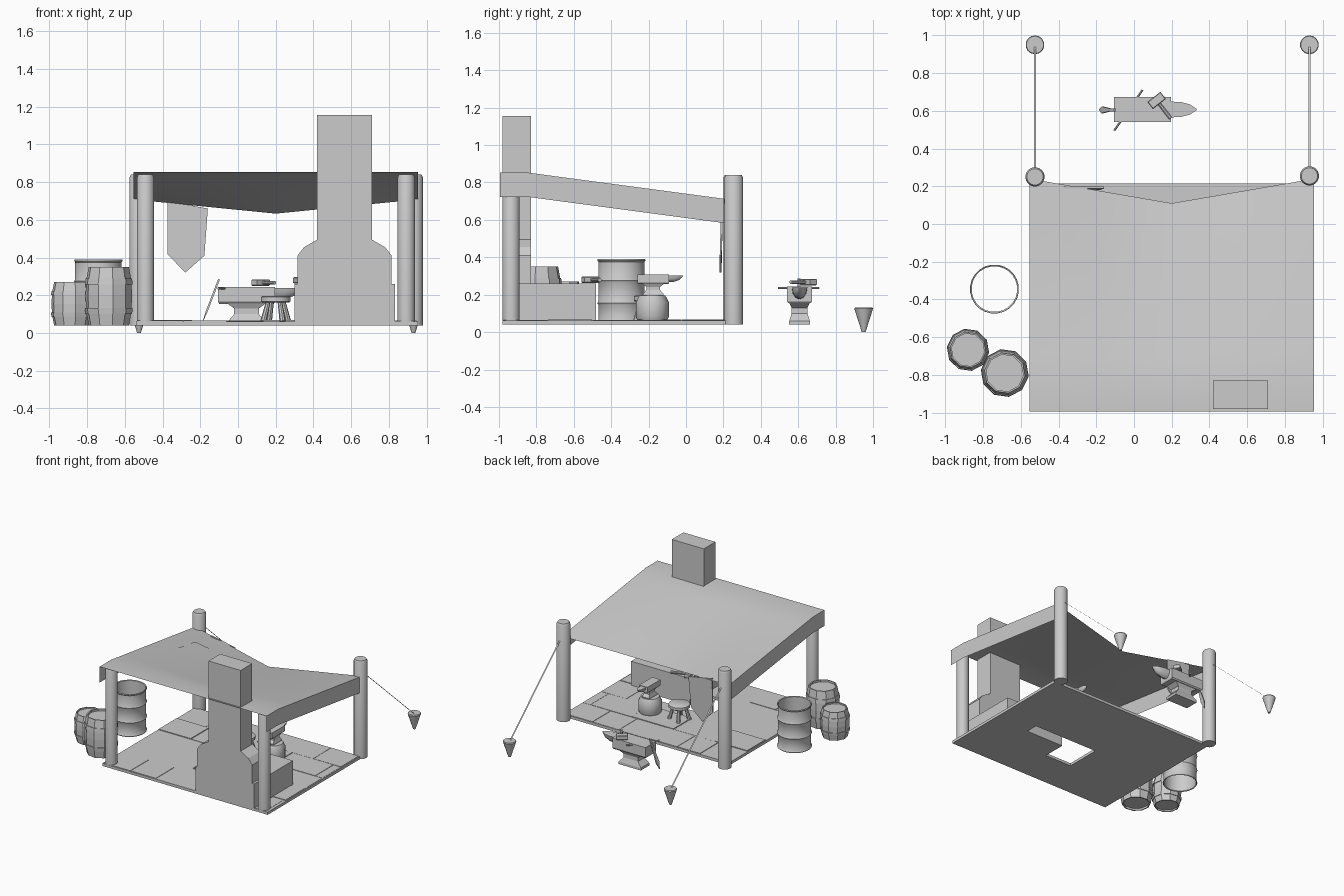
import bpy, bmesh, math, random
from mathutils import Matrix, Vector

if "Cube" in bpy.data.objects:
    bpy.data.objects.remove(bpy.data.objects["Cube"])
random.seed(4)

grey = bpy.data.materials.new("plain grey")
grey.use_nodes = True
grey.diffuse_color = (0.6, 0.6, 0.6, 1)
grey.node_tree.nodes["Principled BSDF"].inputs["Base Color"].default_value = (0.6, 0.6, 0.6, 1)


def finish(bm, name, matrix=None, smooth=None, fix=True):
    if fix:
        bmesh.ops.recalc_face_normals(bm, faces=bm.faces)
    if matrix:
        bm.transform(matrix)
    mesh = bpy.data.meshes.new(name)
    bm.to_mesh(mesh)
    bm.free()
    mesh.materials.append(grey)
    ob = bpy.data.objects.new(name, mesh)
    bpy.context.collection.objects.link(ob)
    if smooth:
        bpy.ops.object.select_all(action="DESELECT")
        ob.select_set(True)
        bpy.context.view_layer.objects.active = ob
        bpy.ops.object.shade_smooth_by_angle(angle=math.radians(smooth))
    return ob


def place(x, y, z, turn=0, size=1):
    return Matrix.Translation((x, y, z)) @ Matrix.Rotation(math.radians(turn), 4, "Z") @ Matrix.Scale(size, 4)


def loft(name, rings, matrix=None, smooth=None, cap=True):
    """Skin a list of equally long point rings."""
    bm = bmesh.new()
    loops = [[bm.verts.new(p) for p in ring] for ring in rings]
    n = len(loops[0])
    for a, b in zip(loops, loops[1:]):
        for i in range(n):
            j = (i + 1) % n
            bm.faces.new((a[i], a[j], b[j], b[i]))
    if cap:
        bm.faces.new(loops[0][::-1])
        bm.faces.new(loops[-1])
    return finish(bm, name, matrix, smooth)


def lathe(name, profile, sides, matrix, smooth=None, cap=True):
    angles = [2 * math.pi * (i + 0.5) / sides for i in range(sides)]
    rings = [[(r * math.cos(a), r * math.sin(a), z) for a in angles] for r, z in profile]
    return loft(name, rings, matrix, smooth, cap)


def blocks(name, sections, matrix=None):
    """Stack of rectangles: height, half width, half depth."""
    rings = [[(-w, -d, z), (w, -d, z), (w, d, z), (-w, d, z)] for z, w, d in sections]
    return loft(name, rings, matrix)


def box(name, x0, x1, y0, y1, z0, z1):
    w, d = (x1 - x0) / 2, (y1 - y0) / 2
    return blocks(name, [(z0, w, d), (z1, w, d)], place(x0 + w, y0 + d, 0))


def rod(name, a, b, r0, r1, sides=8):
    a, b = Vector(a), Vector(b)
    turn = (b - a).to_track_quat("Z", "Y").to_matrix().to_4x4()
    return lathe(name, [(r0, 0), (r1, (b - a).length)], sides, Matrix.Translation(a) @ turn, 40)


# Floor slab with an opening, and slightly raised paving
bm = bmesh.new()
xs, ys = (-0.54, 0.06, 0.64, 0.955), (-0.98, -0.67, -0.38, 0.215)
grid = [[bm.verts.new((x, y, 0.04)) for y in ys] for x in xs]
for i in range(3):
    for j in range(3):
        if (i, j) != (1, 1):
            bm.faces.new((grid[i][j], grid[i + 1][j], grid[i + 1][j + 1], grid[i][j + 1]))
up = bmesh.ops.extrude_face_region(bm, geom=bm.faces[:])
bmesh.ops.translate(bm, vec=(0, 0, 0.022), verts=[g for g in up["geom"] if isinstance(g, bmesh.types.BMVert)])
finish(bm, "floor")
for row in range(5):
    y0 = -0.975 + row * 0.238
    x = -0.535
    while x < 0.9:
        x1 = min(x + random.uniform(0.2, 0.4), 0.95)
        over_hole = x1 > 0.06 and x < 0.64 and y0 < -0.38 and y0 + 0.235 > -0.67
        if not over_hole and random.random() < 0.75:
            box("paving_stone", x, x1 - 0.004, y0, y0 + 0.234, 0.06, 0.063 + random.uniform(0, 0.006))
        x = x1

# Posts
for name, x, y, r in (("front_post_right", -0.49, -0.935, 0.046), ("front_post_left", 0.892, -0.935, 0.046),
                      ("back_post_right", -0.525, 0.25, 0.051), ("back_post_left", 0.93, 0.255, 0.051)):
    lathe(name, [(r, 0.04), (r, 0.825), (r * 0.85, 0.84)], 20, place(x, y, 0), 40)


# Sagging cloth roof with hanging side flaps
def roof_point(u, v):
    x = -0.555 + 1.51 * u
    sag = 1 - abs(2 * u - 1)
    y = -0.995 + v * (1.235 - 0.13 * sag)
    t = max(0, (v - 0.12) / 0.88)
    return Vector((x, y, 0.853 - t * 0.145 - 0.075 * sag * t))


def sheet(name, func, nu, nv, smooth=None):
    bm = bmesh.new()
    vs = [[bm.verts.new(func(i / nu, j / nv)) for j in range(nv + 1)] for i in range(nu + 1)]
    for i in range(nu):
        for j in range(nv):
            bm.faces.new((vs[i][j], vs[i + 1][j], vs[i + 1][j + 1], vs[i][j + 1]))
    return finish(bm, name, None, smooth, False)


sheet("roof_cloth", roof_point, 4, 8, 50)
for name, side in (("roof_flap_right", 0), ("roof_flap_left", 1)):
    def flap(u, v, side=side):
        p = roof_point(side, v * 0.97)
        return p + Vector((0, 0, -0.13 * ((1 - u) if side else u)))
    sheet(name, flap, 1, 8, 50)
sheet("roof_patch", lambda u, v: roof_point(0.116 + 0.142 * u, 0.61 + 0.21 * v) + Vector((0, 0, 0.003)), 4, 4, 50)

# Guy ropes and pegs
for x in (-0.525, 0.93):
    sheet("guy_rope", lambda u, v, x=x: (x - 0.006 + 0.012 * u, 0.27 + 0.67 * v, 0.73 - 0.6 * v), 1, 1)
    lathe("tent_peg", [(0.01, 0.0), (0.05, 0.125), (0.046, 0.132)], 14, place(x, 0.95, 0), 40)

# Hanging hide with pointed lower end
outline = [(-0.375, 0.7), (-0.375, 0.42), (-0.28, 0.32), (-0.178, 0.41), (-0.16, 0.66)]
loft("hanging_hide", [[(x, y + 0.03 * max(0, z - 0.4), z) for x, z in outline] for y in (0.18, 0.19)])

# Forge: hearth, hood and chimney
hearth = box("forge_hearth", 0.3, 0.833, -0.98, -0.48, 0.04, 0.26)
hood = [(0.315, 0.26), (0.315, 0.41), (0.35, 0.455), (0.42, 0.495), (0.42, 0.525)]
mirror = [(1.13 - x, z) for x, z in reversed(hood)]
loft("forge_hood", [[(x, y, z) for x, z in hood + mirror] for y in (-0.98, -0.83)])
box("chimney", 0.42, 0.71, -0.98, -0.83, 0.52, 1.155)


# Hammer lying flat, handle along -x
def hammer(x, y, z, turn, length):
    m = place(x, y, z, turn)
    blocks("hammer_head", [(0, 0.02, 0.04), (0.005, 0.024, 0.044), (0.03, 0.024, 0.044), (0.035, 0.02, 0.04)], m)
    rod("hammer_handle", m @ Vector((0, 0, 0.017)), m @ Vector((-length, 0, 0.017)), 0.009, 0.011)


# Anvil with horn along +x
def anvil(matrix):
    blocks("anvil_base", [(0, 0.1, 0.055), (0.02, 0.1, 0.055), (0.06, 0.065, 0.042), (0.09, 0.065, 0.042),
                          (0.115, 0.1, 0.055)], matrix)
    blocks("anvil_body", [(0.115, 0.145, 0.06), (0.125, 0.15, 0.067), (0.205, 0.15, 0.067)], matrix)
    rings = []
    for x, w in ((0.14, 0.042), (0.2, 0.04), (0.25, 0.028), (0.285, 0.004)):
        rings.append([(x, w * math.cos(a), 0.198 - 1.5 * w * math.sin(a))
                      for a in [math.pi * k / 6 for k in range(7)]])
    loft("anvil_horn", rings, matrix, 40)


anvil(place(0.045, 0.607, 0.04))
hammer(0.12, 0.655, 0.25, 128, 0.12)
rod("iron_bar", (-0.105, 0.495, 0.236), (0.045, 0.71, 0.236), 0.006, 0.006)

# Blade leaning on the anvil
lean = Matrix.Translation((-0.185, 0.605, 0.065)) @ Matrix.Rotation(math.radians(21), 4, "Y")
blocks("leaning_blade", [(0, 0.001, 0.002), (0.05, 0.005, 0.018), (0.16, 0.005, 0.008), (0.235, 0.005, 0.008)], lean)

# Small anvil on a stump
lathe("stump", [(0.078, 0.06), (0.088, 0.08), (0.088, 0.16), (0.07, 0.195)], 14, place(0.45, -0.18, 0), 40)
anvil(place(0.45, -0.175, 0.192, 90, 0.56))
hammer(0.33, -0.51, 0.262, 20, -0.14)

# Stool with splayed legs
lathe("stool_seat", [(0.075, 0.163), (0.082, 0.168), (0.082, 0.19), (0.075, 0.195)], 12, place(0.2, -0.2, 0), 40)
for k in range(4):
    c, s = math.cos(k * math.pi / 2 + 0.5), math.sin(k * math.pi / 2 + 0.5)
    rod("stool_leg", (0.2 + 0.075 * c, -0.2 + 0.075 * s, 0.062), (0.2 + 0.045 * c, -0.2 + 0.045 * s, 0.168), 0.016, 0.012)

# Wooden barrels: relative radius, relative height
stave = [(0.78, 0.05), (0.78, 0), (0.85, 0), (0.94, 0.2), (0.98, 0.2), (1.01, 0.3), (0.96, 0.3), (0.98, 0.5)]
barrel = stave + [(r, 1 - h) for r, h in reversed(stave[:-1])]
for x, y, r, h in ((-0.88, -0.667, 0.112, 0.23), (-0.685, -0.79, 0.127, 0.31)):
    lathe("barrel", [(r * a, 0.04 + h * b) for a, b in barrel], 10, place(x, y, 0, 10))

# Open metal drum with ribs
drum = [(0.128, 0.04), (0.13, 0.045), (0.124, 0.055)]
for z in (0.155, 0.275):
    drum += [(0.124, z - 0.01), (0.13, z), (0.124, z + 0.01)]
drum += [(0.124, 0.375), (0.13, 0.382), (0.128, 0.39), (0.121, 0.386), (0.121, 0.045), (0.128, 0.04)]
lathe("metal_drum", drum, 24, place(-0.74, -0.345, 0), 40, cap=False)
